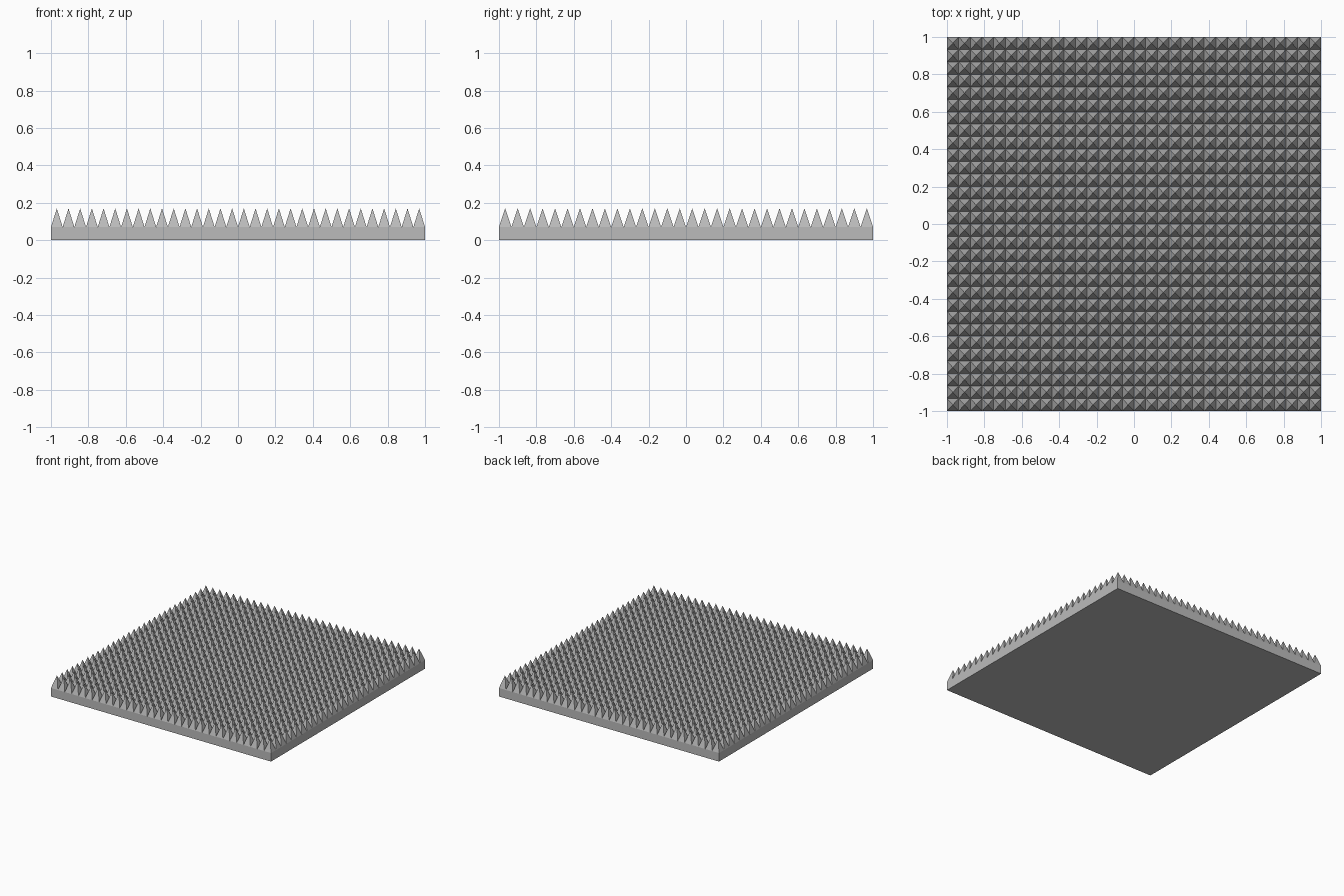
import bpy, bmesh

cube = bpy.data.objects.get("Cube")
if cube:
    bpy.data.objects.remove(cube, do_unlink=True)

COLS, ROWS = 32, 30
BASE_TOP, TIP = 0.07, 0.17

grey = bpy.data.materials.new("foam_grey")
grey.use_nodes = True
colour = (0.5, 0.5, 0.5, 1)
grey.diffuse_color = colour
grey.node_tree.nodes["Principled BSDF"].inputs["Base Color"].default_value = colour

# Gridded top sheet
bm = bmesh.new()
bmesh.ops.create_grid(bm, x_segments=COLS, y_segments=ROWS, size=1)
for v in bm.verts:
    v.co.z = BASE_TOP
top_faces = list(bm.faces)

# Slab sides and underside, pulled down from the sheet's rim
rim = [e for e in bm.edges if e.is_boundary]
skirt = bmesh.ops.extrude_edge_only(bm, edges=rim)["geom"]
for v in skirt:
    if isinstance(v, bmesh.types.BMVert):
        v.co.z = 0
bottom = [e for e in skirt if isinstance(e, bmesh.types.BMEdge)
          and all(v.co.z == 0 for v in e.verts)]
bmesh.ops.contextual_create(bm, geom=bottom)

# One pyramid spike on every grid cell
for v in bmesh.ops.poke(bm, faces=top_faces)["verts"]:
    v.co.z = TIP

bmesh.ops.recalc_face_normals(bm, faces=bm.faces)
mesh = bpy.data.meshes.new("spiked_foam_panel")
bm.to_mesh(mesh)
bm.free()
mesh.materials.append(grey)
panel = bpy.data.objects.new("spiked_foam_panel", mesh)
bpy.context.collection.objects.link(panel)
